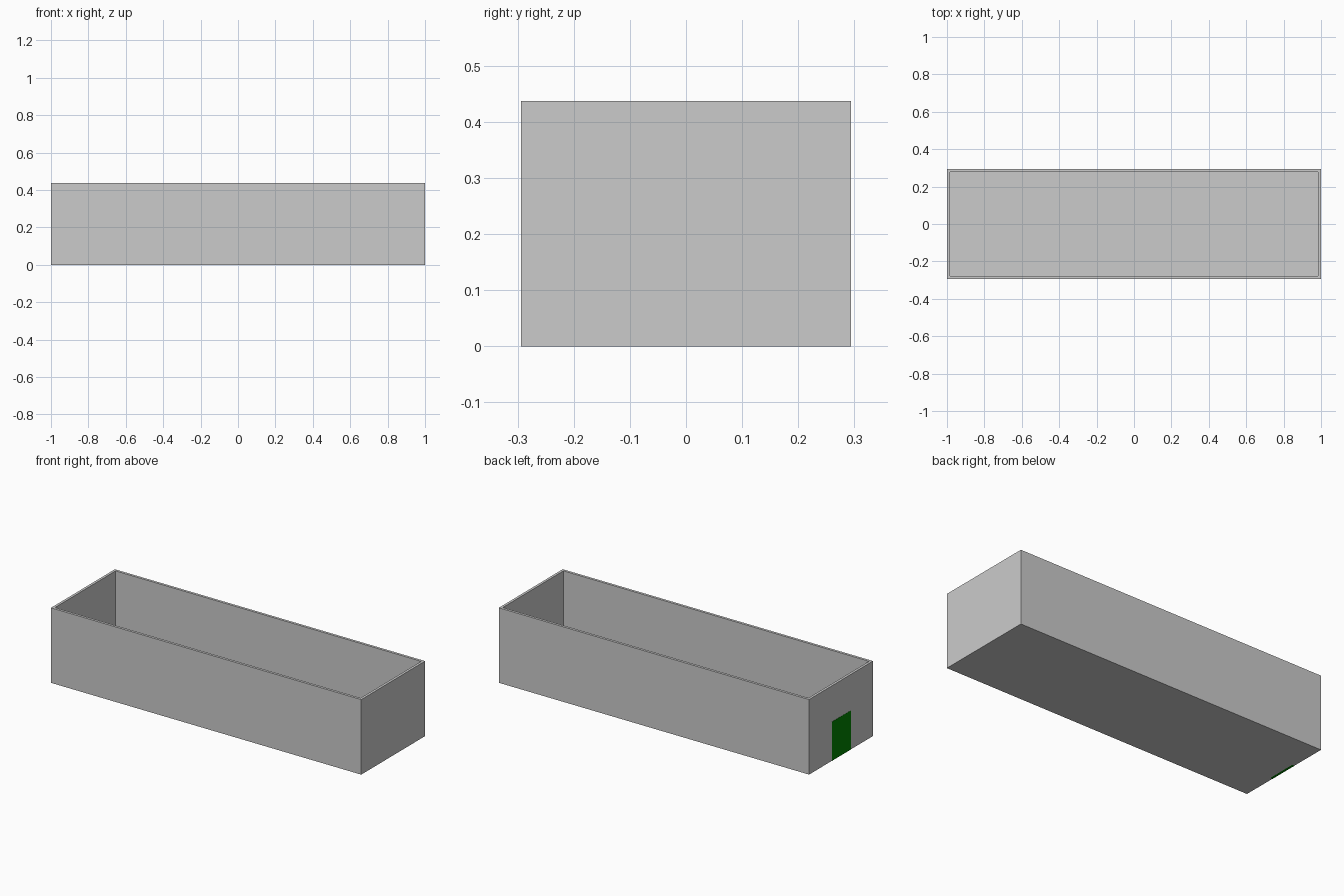
import bpy

if "Cube" in bpy.data.objects:
    bpy.data.objects.remove(bpy.data.objects["Cube"])

L, W, H, T = 2.0, 0.588, 0.437, 0.015   # length, width, height, wall thickness


def box(name, lo, hi):
    """Axis-aligned box between two corners."""
    bpy.ops.mesh.primitive_cube_add(size=1)
    ob = bpy.context.object
    ob.name = name
    ob.location = [(a + b) / 2 for a, b in zip(lo, hi)]
    ob.scale = [b - a for a, b in zip(lo, hi)]
    bpy.ops.object.transform_apply(location=True, rotation=False, scale=True)
    return ob


# Open-topped shell: inset the top face, then push it down to the floor
shell = box("open_shell", (-L / 2 + 0.001, -W / 2, 0), (L / 2, W / 2, H))
bpy.ops.object.mode_set(mode='EDIT')
import bmesh
bm = bmesh.from_edit_mesh(shell.data)
top = max(bm.faces, key=lambda f: f.calc_center_median().z)
bmesh.ops.inset_region(bm, faces=[top], thickness=T, use_even_offset=True)
ret = bmesh.ops.extrude_discrete_faces(bm, faces=[top])
bmesh.ops.translate(bm, verts=ret["faces"][0].verts, vec=(0, 0, T - H))
bmesh.update_edit_mesh(shell.data)
bpy.ops.object.mode_set(mode='OBJECT')

# Green door set into the left end wall
door = box("end_door", (-L / 2, -0.092, 0), (-L / 2 + T, 0.083, 0.227))
green = bpy.data.materials.new("green_paint")
green.diffuse_color = (0.0, 0.22, 0.0, 1)
green.use_nodes = True
green.node_tree.nodes["Principled BSDF"].inputs["Base Color"].default_value = green.diffuse_color
door.data.materials.append(green)
